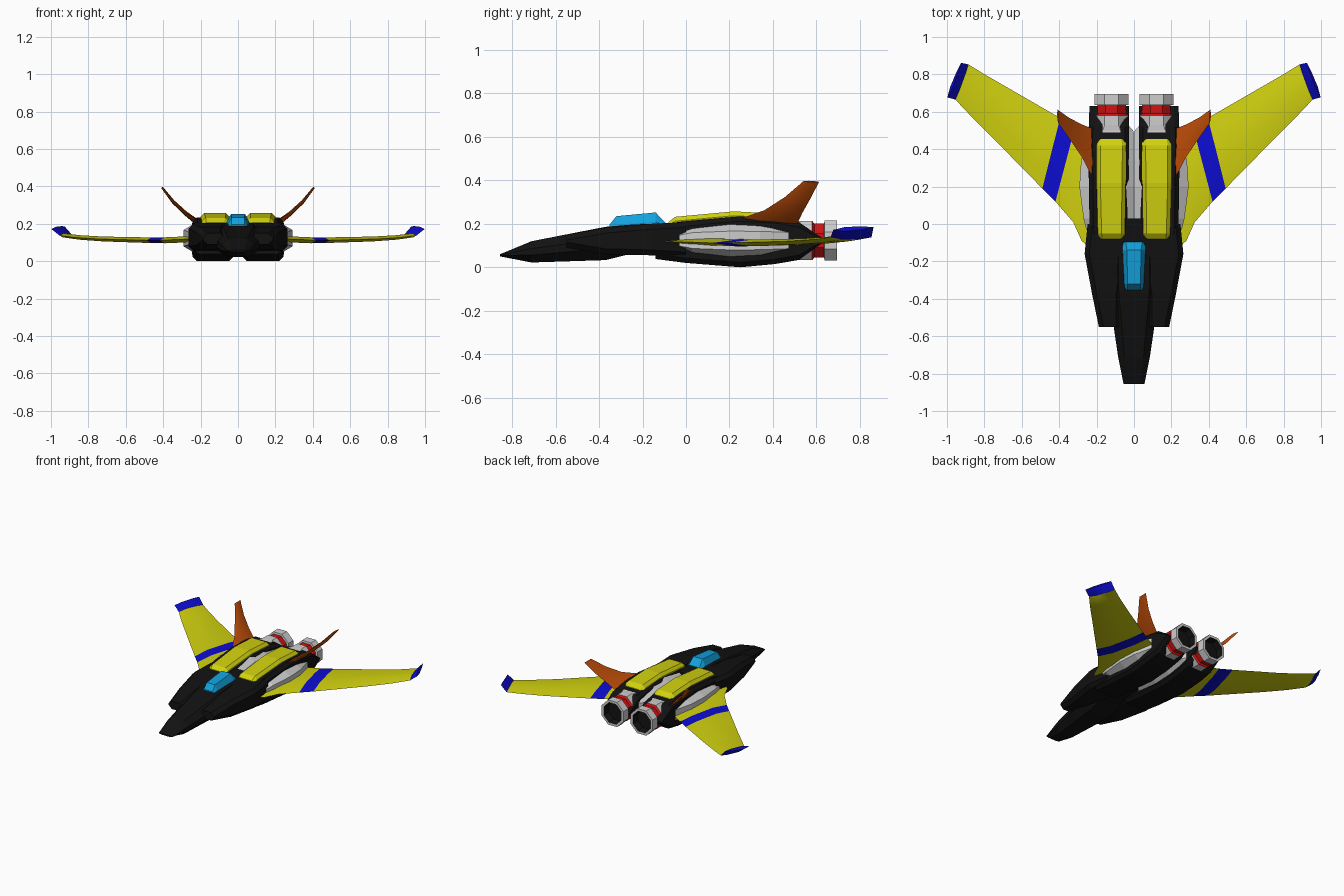
import bpy, bmesh, math
from mathutils import Vector


def material(name, rgb):
    m = bpy.data.materials.new(name)
    m.diffuse_color = (*rgb, 1)
    return m


black = material("black", (0.006, 0.006, 0.006))
yellow = material("yellow", (0.64, 0.64, 0.005))
grey = material("light grey", (0.62, 0.62, 0.62))
blue = material("blue", (0.004, 0.004, 0.64))
red = material("red", (0.64, 0.006, 0.006))
orange = material("burnt orange", (0.55, 0.08, 0.003))
cyan = material("canopy cyan", (0.006, 0.36, 0.72))


def loft(name, rings, mats, segs=None, mirror=True, smooth=False):
    """Skin closed rings; segs gives the material slot of each segment."""
    bm = bmesh.new()
    loops = [[bm.verts.new(p) for p in r] for r in rings]
    n = len(loops[0])
    segs = segs or [0] * (len(rings) - 1)
    for k in range(len(loops) - 1):
        a, b = loops[k], loops[k + 1]
        for i in range(n):
            j = (i + 1) % n
            bm.faces.new((a[i], a[j], b[j], b[i])).material_index = segs[k]
    bm.faces.new(loops[0][::-1]).material_index = segs[0]
    bm.faces.new(loops[-1]).material_index = segs[-1]
    bmesh.ops.recalc_face_normals(bm, faces=bm.faces)
    me = bpy.data.meshes.new(name)
    bm.to_mesh(me)
    bm.free()
    for m in mats:
        me.materials.append(m)
    ob = bpy.data.objects.new(name, me)
    bpy.context.collection.objects.link(ob)
    if smooth:
        bpy.ops.object.select_all(action='DESELECT')
        bpy.context.view_layer.objects.active = ob
        ob.select_set(True)
        bpy.ops.object.shade_smooth_by_angle(angle=math.radians(30))
    if mirror:
        ob.modifiers.new("mirror", 'MIRROR').use_mirror_merge = False
    return ob


def box_ring(y, x0, x1, zb, zt, c):
    """Rectangle in the xz plane with chamfered corners."""
    d = min(c, (zt - zb) * 0.45)
    return [(x0 + c, y, zb), (x1 - c, y, zb), (x1, y, zb + d), (x1, y, zt - d),
            (x1 - c, y, zt), (x0 + c, y, zt), (x0, y, zt - d), (x0, y, zb + d)]


def oct_ring(y, rx, rz, cx=0.12, cz=0.123):
    s = 1 / math.cos(math.pi / 8)
    return [(cx + rx * s * math.cos(a), y, cz + rz * s * math.sin(a))
            for a in (math.pi / 8 + i * math.pi / 4 for i in range(8))]


def foil_ring(le, te, up, t):
    """Thin aerofoil section from leading to trailing edge."""
    le, te, up = Vector(le), Vector(te), Vector(up).normalized() * t
    p, q = le.lerp(te, 0.3), le.lerp(te, 0.75)
    return [le, p + up, q + up * 0.7, te, q - up * 0.7, p - up]


# Nose and central fuselage
loft("fuselage", [box_ring(y, -w, w, b, t, w * 0.4) for y, w, b, t in (
    (-0.855, 0.056, 0.050, 0.060), (-0.71, 0.085, 0.022, 0.12),
    (-0.37, 0.135, 0.033, 0.186), (-0.24, 0.14, 0.065, 0.197),
    (0.03, 0.14, 0.06, 0.205))], [black], mirror=False)

# Air intakes beside the nose
loft("intake", [box_ring(*s, 0.025) for s in (
    (-0.55, 0.07, 0.188, 0.09, 0.15), (-0.37, 0.07, 0.225, 0.06, 0.182),
    (-0.16, 0.04, 0.264, 0.055, 0.2), (0.0, 0.04, 0.248, 0.045, 0.208))], [black])

# Engine shells with wedge-shaped tails
loft("engine_shell", [box_ring(*s, 0.022) for s in (
    (-0.14, 0.03, 0.235, 0.038, 0.195), (0.0, 0.03, 0.238, 0.02, 0.212),
    (0.25, 0.026, 0.242, 0.0, 0.234), (0.41, 0.026, 0.245, 0.015, 0.225),
    (0.52, 0.026, 0.242, 0.034, 0.207), (0.63, 0.026, 0.238, 0.115, 0.131))], [black])

# Engine barrel, collar, red band, nozzle and dark exhaust
loft("engine", [oct_ring(*s) for s in (
    (-0.03, 0.135, 0.06), (0.03, 0.15, 0.088), (0.2, 0.172, 0.104),
    (0.34, 0.163, 0.102), (0.5, 0.115, 0.088), (0.53, 0.088, 0.09),
    (0.58, 0.088, 0.09), (0.59, 0.076, 0.078), (0.635, 0.076, 0.078),
    (0.637, 0.09, 0.092), (0.695, 0.09, 0.092), (0.695, 0.072, 0.074),
    (0.645, 0.065, 0.067))], [grey, red, black],
    [0] * 6 + [1, 1] + [0] * 3 + [2])

# Yellow armour plates on top of the engines
loft("top_plate", [box_ring(*s, 0.02) for s in (
    (-0.08, 0.055, 0.19, 0.17, 0.208), (-0.05, 0.048, 0.193, 0.18, 0.232),
    (0.22, 0.044, 0.2, 0.2, 0.257), (0.42, 0.042, 0.2, 0.2, 0.247),
    (0.455, 0.048, 0.195, 0.19, 0.222))], [yellow])


# Canopy
def canopy_ring(y, w, wt, zb, zt):
    return [(-w, y, zb), (w, y, zb), (w, y, zb + (zt - zb) * 0.4),
            (wt, y, zt), (-wt, y, zt), (-w, y, zb + (zt - zb) * 0.4)]


loft("canopy", [canopy_ring(*s) for s in (
    (-0.352, 0.048, 0.036, 0.17, 0.195), (-0.32, 0.052, 0.034, 0.17, 0.235),
    (-0.14, 0.061, 0.038, 0.18, 0.252), (-0.095, 0.062, 0.044, 0.18, 0.205))],
    [cyan], mirror=False)

# Swept wings with blue stripe and upturned blue tips
UP = (0, 0, 1)
wing = [
    ((0.15, -0.2, 0.12), (0.15, 0.43, 0.12), UP, 0.016),
    ((0.28, -0.09, 0.118), (0.2, 0.455, 0.118), UP, 0.016),
    ((0.325, 0.01, 0.116), (0.25, 0.485, 0.115), UP, 0.016),
    ((0.42, 0.12, 0.112), (0.315, 0.52, 0.112), UP, 0.016),
    ((0.49, 0.19, 0.112), (0.395, 0.567, 0.112), UP, 0.015),
    ((0.75, 0.455, 0.119), (0.66, 0.72, 0.119), UP, 0.013),
    ((0.87, 0.575, 0.127), (0.79, 0.795, 0.127), UP, 0.012),
    ((0.955, 0.665, 0.138), (0.885, 0.853, 0.138), (-0.3, 0, 1), 0.011),
    ((0.998, 0.677, 0.172), (0.925, 0.862, 0.184), (-0.7, 0, 1), 0.012),
]
loft("wing", [foil_ring(*s) for s in wing], [yellow, blue],
     [0, 0, 0, 1, 0, 0, 0, 1], smooth=True)

# Curved, outward-leaning tail fins
fin = [
    ((0.19, 0.19, 0.2), (0.19, 0.495, 0.175), (-0.5, 0, 1), 0.012),
    ((0.225, 0.255, 0.226), (0.228, 0.512, 0.2), (-0.7, 0, 1), 0.011),
    ((0.28, 0.36, 0.262), (0.285, 0.535, 0.25), (-0.9, 0, 1), 0.01),
    ((0.345, 0.455, 0.323), (0.35, 0.57, 0.312), (-1.1, 0, 1), 0.008),
    ((0.405, 0.54, 0.396), (0.409, 0.612, 0.393), (-1.4, 0, 1), 0.005),
]
loft("tail_fin", [foil_ring(*s) for s in fin], [orange], smooth=True)
